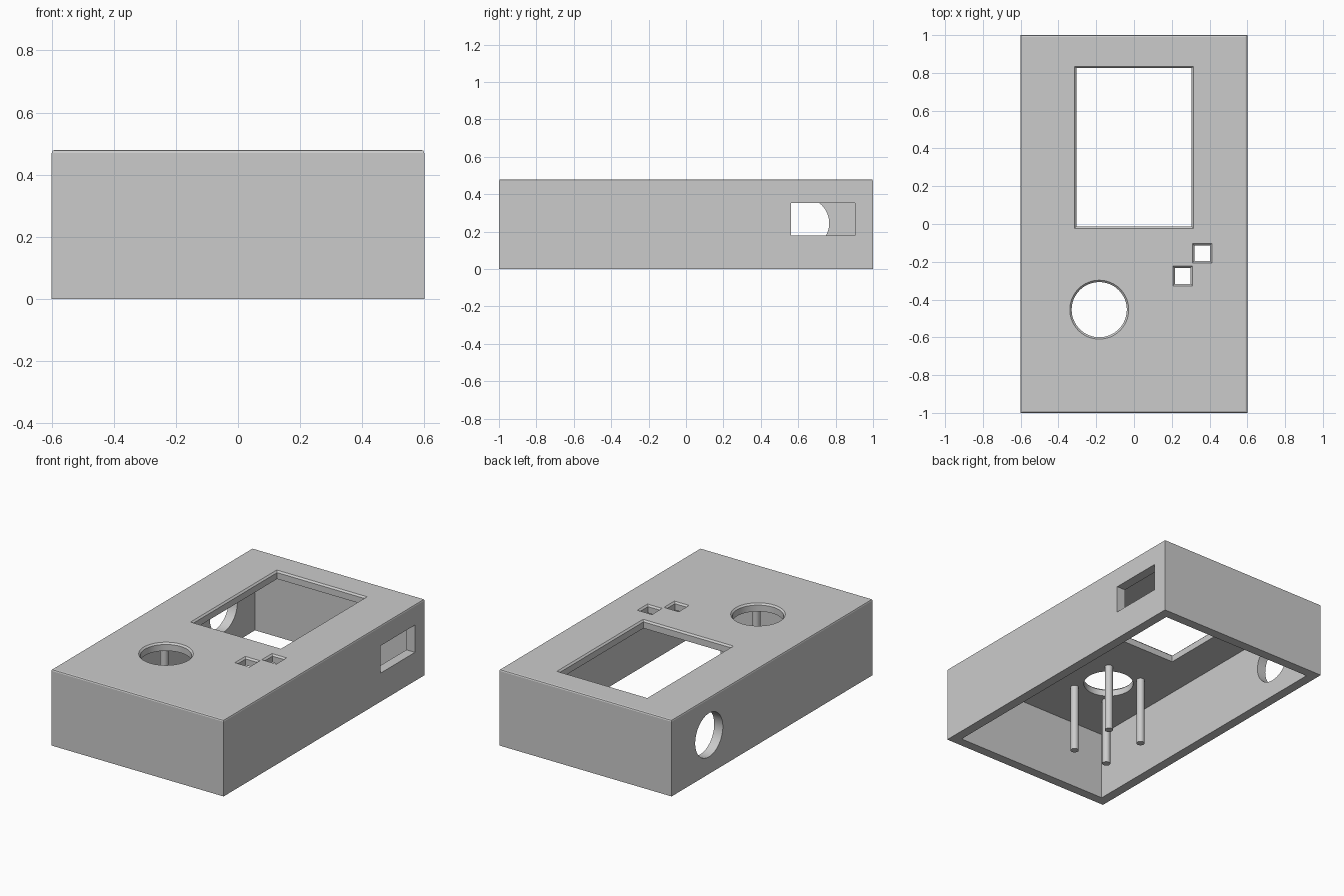
import bpy, bmesh, math
from mathutils import Matrix

if "Cube" in bpy.data.objects:
    bpy.data.objects.remove(bpy.data.objects["Cube"], do_unlink=True)

W, L, H = 1.2, 2.0, 0.48
WALL, ROOF, CHAMFER = 0.06, 0.05, 0.01

grey = bpy.data.materials.new("plain grey")
grey.use_nodes = True
colour = (0.6, 0.6, 0.6, 1)
grey.diffuse_color = colour
grey.node_tree.nodes["Principled BSDF"].inputs["Base Color"].default_value = colour


def make(name, bm):
    bmesh.ops.recalc_face_normals(bm, faces=bm.faces)
    mesh = bpy.data.meshes.new(name)
    bm.to_mesh(mesh)
    bm.free()
    mesh.materials.append(grey)
    obj = bpy.data.objects.new(name, mesh)
    bpy.context.collection.objects.link(obj)
    return obj


def box(x0, x1, y0, y1, z0, z1):
    bm = bmesh.new()
    size = Matrix.Diagonal((x1 - x0, y1 - y0, z1 - z0, 1))
    centre = Matrix.Translation(((x0 + x1) / 2, (y0 + y1) / 2, (z0 + z1) / 2))
    bmesh.ops.create_cube(bm, size=1, matrix=centre @ size)
    return bm


def cylinder(radius, depth, matrix, sides=64):
    bm = bmesh.new()
    bmesh.ops.create_cone(bm, cap_ends=True, segments=sides, radius1=radius,
                          radius2=radius, depth=depth, matrix=matrix)
    return bm


def rectangle(x0, x1, y0, y1):
    return lambda d: [(x0 - d, y0 - d), (x1 + d, y0 - d), (x1 + d, y1 + d), (x0 - d, y1 + d)]


def circle(x, y, r, sides=64):
    turns = [2 * math.pi * i / sides for i in range(sides)]
    return lambda d: [(x + (r + d) * math.cos(a), y + (r + d) * math.sin(a)) for a in turns]


def flared(outline):
    """Through-cutter that widens at the roof surface to leave a chamfer."""
    bm = bmesh.new()
    levels = ((H - 2 * ROOF, 0), (H - CHAMFER, 0), (H + CHAMFER, 2 * CHAMFER))
    rings = [[bm.verts.new((x, y, z)) for x, y in outline(d)] for z, d in levels]
    n = len(rings[0])
    for low, high in zip(rings, rings[1:]):
        for i in range(n):
            j = (i + 1) % n
            bm.faces.new((low[i], low[j], high[j], high[i]))
    bm.faces.new(rings[0])
    bm.faces.new(rings[-1])
    return bm


# Case: block with softened upper rim
block = box(-W / 2, W / 2, -L / 2, L / 2, 0, H)
rim = [e for e in block.edges if all(v.co.z > H - 0.001 for v in e.verts)]
bmesh.ops.bevel(block, geom=rim, offset=CHAMFER, segments=2, profile=0.5, affect='EDGES')
case = make("case", block)

# Cavity, roof openings and side openings
cutters = [
    box(-W / 2 + WALL, W / 2 - WALL, -L / 2 + WALL, L / 2 - WALL, -0.1, H - ROOF),
    flared(rectangle(-0.305, 0.305, -0.013, 0.825)),
    flared(rectangle(0.32, 0.402, -0.196, -0.114)),
    flared(rectangle(0.217, 0.299, -0.317, -0.233)),
    flared(circle(-0.184, -0.4535, 0.146)),
    box(W / 2 - 2 * WALL, W / 2 + WALL, 0.561, 0.904, 0.18, 0.352),
    cylinder(0.1375, 4 * WALL, Matrix.Translation((-W / 2, 0.628, 0.245))
             @ Matrix.Rotation(math.pi / 2, 4, 'Y')),
]
bpy.context.view_layer.objects.active = case
for bm in cutters:
    cutter = make("cutter", bm)
    cutter.hide_render = True
    cut = case.modifiers.new("opening", 'BOOLEAN')
    cut.operation = 'DIFFERENCE'
    cut.solver = 'EXACT'
    cut.object = cutter
    bpy.ops.object.modifier_apply(modifier=cut.name)
    bpy.data.objects.remove(cutter, do_unlink=True)

# Four mounting posts hanging from the roof around the round opening
posts = []
post_height = H - ROOF + 0.01
for side, sx in (("left", 1), ("right", -1)):
    for end, sy in (("front", -1), ("back", 1)):
        place = Matrix.Translation((-0.18 + sx * 0.122, -0.4575 + sy * 0.157, post_height / 2))
        posts.append(make(f"{end}_{side}_post", cylinder(0.024, post_height, place, 32)))

# Smooth the round parts, keep the corners crisp
bpy.ops.object.select_all(action='DESELECT')
for obj in [case] + posts:
    obj.select_set(True)
bpy.context.view_layer.objects.active = case
bpy.ops.object.shade_smooth_by_angle(angle=math.radians(20))
